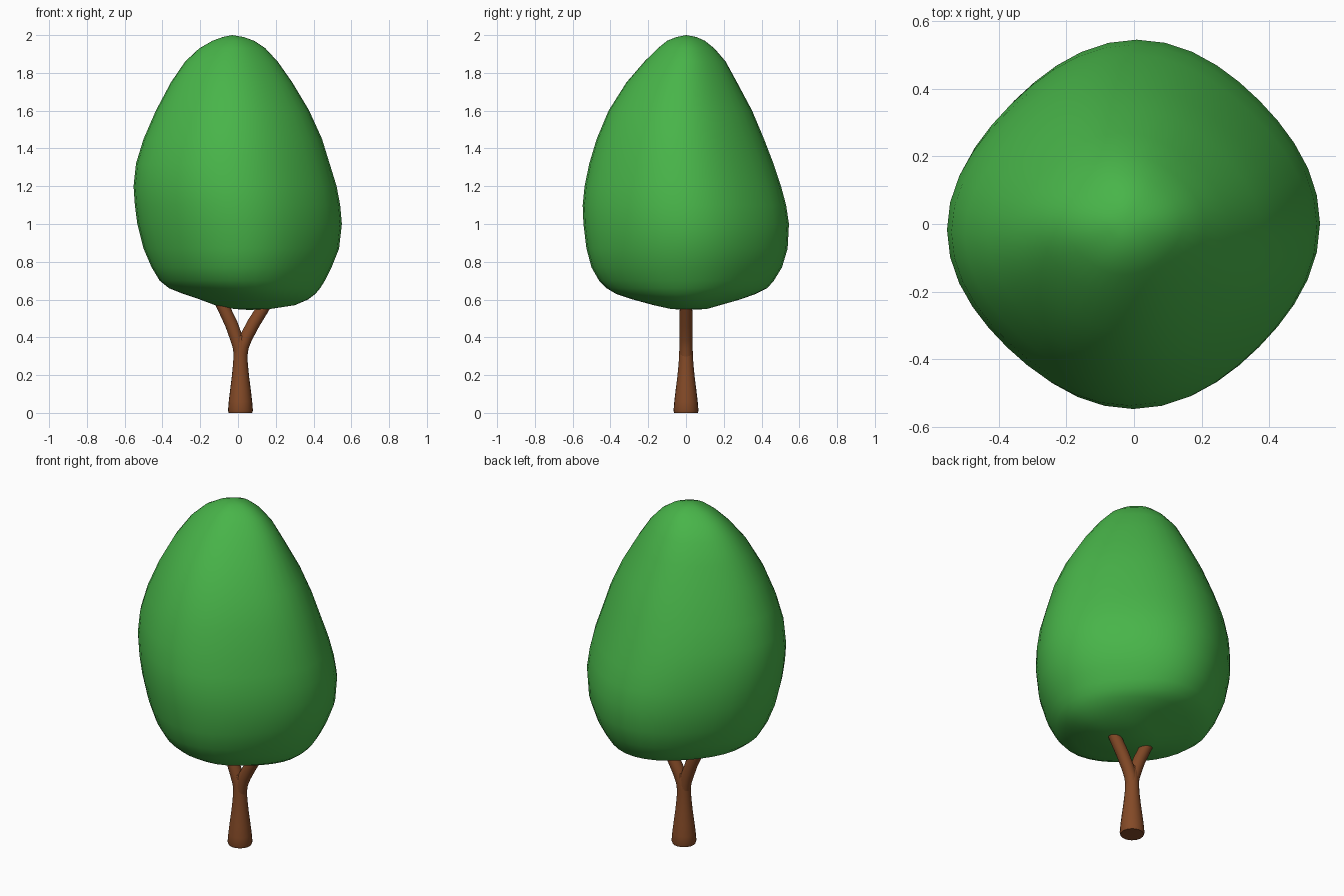
import bpy, bmesh, math
from mathutils import Vector

if "Cube" in bpy.data.objects:
    bpy.data.objects.remove(bpy.data.objects["Cube"])


def material(name, rgb):
    m = bpy.data.materials.new(name)
    m.diffuse_color = (*rgb, 1)
    m.use_nodes = True
    m.node_tree.nodes["Principled BSDF"].inputs["Base Color"].default_value = m.diffuse_color
    return m


leaf_green = material("leaf green", (0.065, 0.46, 0.067))
bark_brown = material("bark brown", (0.23, 0.068, 0.02))


def loft(name, rings, mat, bottom=None, top=None):
    """Skin a stack of equal rings; the ends close on a pole point or a flat cap."""
    bm = bmesh.new()
    loops = [[bm.verts.new(p) for p in ring] for ring in rings]
    n = len(loops[0])
    for a, b in zip(loops, loops[1:]):
        for i in range(n):
            j = (i + 1) % n
            bm.faces.new((a[i], a[j], b[j], b[i]))
    for loop, pole in ((loops[0], bottom), (loops[-1], top)):
        if pole is None:
            bm.faces.new(loop)
        else:
            v = bm.verts.new(pole)
            for i in range(n):
                bm.faces.new((loop[i], loop[(i + 1) % n], v))
    bmesh.ops.recalc_face_normals(bm, faces=bm.faces)
    me = bpy.data.meshes.new(name)
    bm.to_mesh(me)
    bm.free()
    me.materials.append(mat)
    ob = bpy.data.objects.new(name, me)
    bpy.context.collection.objects.link(ob)
    bpy.ops.object.select_all(action='DESELECT')
    ob.select_set(True)
    bpy.context.view_layer.objects.active = ob
    bpy.ops.object.shade_smooth_by_angle(angle=math.radians(50))
    return ob


# canopy: height, then left, right, front and back extents
canopy_profile = [
    (0.55, -0.02, 0.17, -0.08, 0.11),
    (0.57, -0.12, 0.30, -0.17, 0.18),
    (0.60, -0.20, 0.37, -0.28, 0.285),
    (0.63, -0.29, 0.41, -0.37, 0.37),
    (0.66, -0.365, 0.435, -0.42, 0.43),
    (0.70, -0.415, 0.46, -0.46, 0.465),
    (0.77, -0.457, 0.495, -0.50, 0.508),
    (0.87, -0.50, 0.535, -0.527, 0.538),
    (1.00, -0.533, 0.55, -0.543, 0.545),
    (1.10, -0.546, 0.541, -0.547, 0.53),
    (1.20, -0.553, 0.522, -0.537, 0.503),
    (1.32, -0.54, 0.485, -0.512, 0.463),
    (1.45, -0.50, 0.445, -0.473, 0.413),
    (1.60, -0.435, 0.377, -0.41, 0.35),
    (1.75, -0.355, 0.287, -0.315, 0.27),
    (1.86, -0.28, 0.21, -0.22, 0.21),
    (1.93, -0.205, 0.145, -0.15, 0.15),
    (1.97, -0.135, 0.085, -0.10, 0.10),
    (1.99, -0.08, 0.03, -0.05, 0.055),
]


def canopy_ring(z, xl, xr, yf, yb, n=40):
    ring = []
    for i in range(n):
        t = math.tau * i / n
        k = 1 - 0.027 * (1 - math.cos(4 * t))   # slightly diamond-shaped plan
        ring.append(((xl + xr) / 2 + k * (xr - xl) / 2 * math.cos(t),
                     (yf + yb) / 2 + k * (yb - yf) / 2 * math.sin(t), z))
    return ring


loft("canopy", [canopy_ring(*row) for row in canopy_profile], leaf_green,
     bottom=(0.06, 0.01, 0.545), top=(-0.03, 0, 2.0))


def tube(name, path, radii, n=20):
    """Tube along a path in the x-z plane."""
    pts = [Vector((x, 0, z)) for x, z in path]
    rings = []
    for k, p in enumerate(pts):
        d = (pts[min(k + 1, len(pts) - 1)] - pts[max(k - 1, 0)]).normalized()
        side = Vector((d.z, 0, -d.x))
        rings.append([p + radii[k] * (side * math.cos(math.tau * i / n)
                                      + Vector((0, math.sin(math.tau * i / n), 0)))
                      for i in range(n)])
    return loft(name, rings, bark_brown)


# flared trunk
tube("trunk", [(0.013, z) for z in (0, 0.012, 0.06, 0.12, 0.19, 0.26, 0.32, 0.37, 0.41)],
     [0.062, 0.066, 0.062, 0.055, 0.046, 0.039, 0.036, 0.034, 0.025])

# forked branches running up into the canopy
tube("left_branch", [(0.015, 0.28), (0.006, 0.35), (-0.010, 0.40), (-0.035, 0.47),
                     (-0.073, 0.55), (-0.09, 0.585)], [0.034] * 4 + [0.033] * 2)
tube("right_branch", [(0.013, 0.28), (0.023, 0.35), (0.043, 0.40), (0.083, 0.475),
                      (0.13, 0.55), (0.15, 0.585)], [0.034] * 4 + [0.033] * 2)
